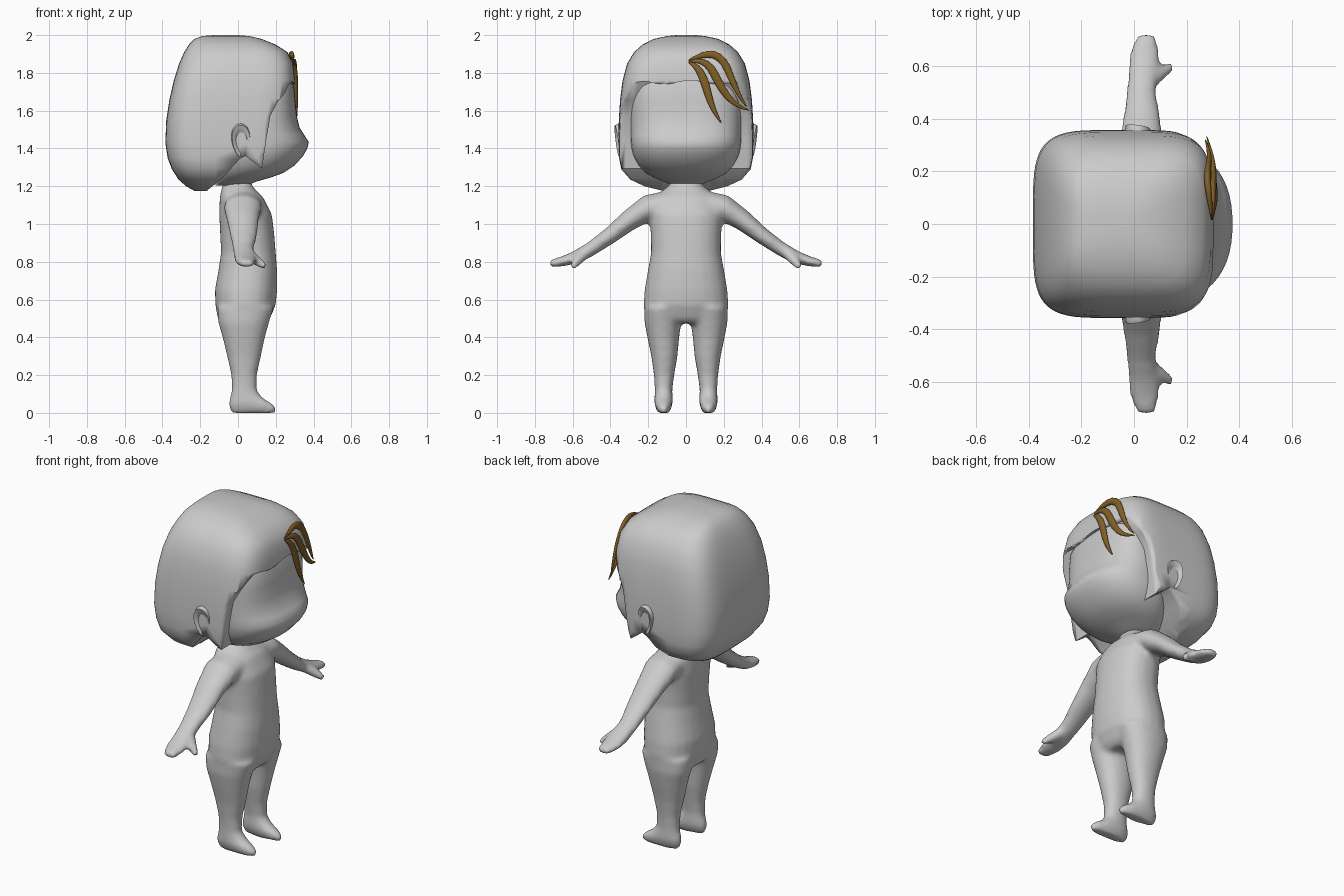
import bpy, bmesh, math
from mathutils import Vector

if "Cube" in bpy.data.objects:
    bpy.data.objects.remove(bpy.data.objects["Cube"])


def material(name, rgb):
    m = bpy.data.materials.new(name)
    m.diffuse_color = (*rgb, 1)
    m.use_nodes = True
    m.node_tree.nodes["Principled BSDF"].inputs["Base Color"].default_value = m.diffuse_color
    return m


GREY = material("plain grey", (0.6, 0.6, 0.6))
BROWN = material("brown", (0.22, 0.12, 0.02))


def loft(bm, rings, n=24):
    """Join superellipse rings (centre, u axis, v axis, power) into a closed tube."""
    loops = []
    for c, u, v, p in rings:
        loop = []
        for i in range(n):
            a = 2 * math.pi * (i + 0.5) / n
            cu, sv = math.cos(a), math.sin(a)
            loop.append(bm.verts.new(c + u * math.copysign(abs(cu) ** (2 / p), cu)
                                     + v * math.copysign(abs(sv) ** (2 / p), sv)))
        loops.append(loop)
    for a, b in zip(loops, loops[1:]):
        for i in range(n):
            bm.faces.new((a[i], a[(i + 1) % n], b[(i + 1) % n], b[i]))
    bm.faces.new(loops[0][::-1])
    bm.faces.new(loops[-1])


def level(z, x0, x1, y0, y1, p=2.2):
    """Horizontal ring from its extents."""
    return (Vector(((x0 + x1) / 2, (y0 + y1) / 2, z)),
            Vector(((x1 - x0) / 2, 0, 0)), Vector((0, (y1 - y0) / 2, 0)), p)


def path_rings(pts, side):
    """Rings across a path of (x, y, z, side radius, thickness radius)."""
    rings = []
    for i, q in enumerate(pts):
        t = Vector(pts[min(i + 1, len(pts) - 1)][:3]) - Vector(pts[max(i - 1, 0)][:3])
        u = (side - t * side.dot(t) / t.length_squared).normalized()
        rings.append((Vector(q[:3]), u * q[3], t.cross(u).normalized() * q[4], 2))
    return rings


def finish(bm, name, mat, angle=40):
    bmesh.ops.recalc_face_normals(bm, faces=bm.faces)
    me = bpy.data.meshes.new(name)
    bm.to_mesh(me)
    bm.free()
    ob = bpy.data.objects.new(name, me)
    bpy.context.collection.objects.link(ob)
    me.materials.append(mat)
    bpy.ops.object.select_all(action='DESELECT')
    ob.select_set(True)
    bpy.context.view_layer.objects.active = ob
    bpy.ops.object.shade_smooth_by_angle(angle=math.radians(angle))
    return ob


# Body: torso, legs, arms and thumbs blended into one skin
bm = bmesh.new()
loft(bm, [level(z, a, b, -h, h, 2.3) for z, a, b, h in [
    (1.28, -.08, .07, .075), (1.21, -.08, .07, .08), (1.185, -.088, .09, .115),
    (1.14, -.097, .135, .17), (1.05, -.10, .18, .195), (.95, -.095, .192, .187),
    (.85, -.09, .20, .185), (.75, -.105, .208, .203), (.65, -.123, .208, .22),
    (.57, -.12, .20, .225), (.50, -.108, .17, .215), (.475, -.09, .145, .18)]])
X = Vector((1, 0, 0))
for s in (1, -1):
    loft(bm, [level(z, a, b, *sorted((s * c, s * d))) for z, a, b, c, d in [
        (.56, -.11, .19, .02, .222), (.48, -.105, .165, .025, .22),
        (.4, -.082, .143, .036, .205), (.3, -.058, .122, .045, .184),
        (.2, -.036, .10, .062, .17), (.12, -.034, .10, .073, .165),
        (.08, -.042, .13, .07, .167), (.05, -.052, .18, .07, .168),
        (.025, -.047, .207, .078, .16), (0, -.035, .2, .09, .15)]])
    loft(bm, path_rings([(x, s * y, z, w, t) for x, y, z, w, t in [
        (.03, .08, 1.10, .10, .08), (.025, .2, 1.085, .10, .07),
        (.025, .3, 1.02, .085, .055), (.03, .4, .94, .072, .044),
        (.028, .5, .87, .056, .038), (.035, .58, .825, .058, .035),
        (.04, .65, .803, .057, .027), (.047, .70, .793, .043, .022),
        (.047, .722, .788, .03, .016)]], X))
    loft(bm, path_rings([(x, s * y, z, r, r) for x, y, z, r in [
        (.05, .53, .85, .03), (.10, .575, .805, .028), (.145, .60, .772, .018)]], X), 12)
body = finish(bm, "body", GREY)
rm = body.modifiers.new("blend", 'REMESH')
rm.mode, rm.voxel_size, rm.use_smooth_shade = 'VOXEL', .013, True
sm = body.modifiers.new("soften", 'SMOOTH')
sm.factor, sm.iterations = .5, 8

# Head with a protruding muzzle
bm = bmesh.new()
loft(bm, [level(z, -.12, x, -h, h, p) for z, x, h, p in [
    (1.205, .05, .07, 2), (1.225, .10, .12, 2), (1.245, .17, .17, 2.1), (1.27, .24, .215, 2.2),
    (1.31, .30, .253, 2.3), (1.36, .345, .278, 2.3), (1.40, .368, .288, 2.3),
    (1.435, .375, .292, 2.3), (1.47, .352, .294, 2.4), (1.51, .327, .295, 2.6),
    (1.57, .312, .296, 2.8), (1.65, .304, .296, 3), (1.73, .297, .292, 3),
    (1.80, .27, .27, 3)]], 48)
finish(bm, "head", GREY, 60)

# Hair: rounded box, later opened at the front
bm = bmesh.new()
loft(bm, [level(z, a, b, -h, h, p) for z, a, b, h, p in [
    (1.175, -.23, -.12, .12, 3), (1.20, -.275, .1, .22, 3.5), (1.235, -.315, .2, .295, 4),
    (1.29, -.35, .27, .343, 4.5), (1.35, -.373, .295, .355, 4.5), (1.43, -.385, .30, .358, 4.5),
    (1.55, -.38, .303, .356, 4.5), (1.66, -.363, .303, .349, 4.5), (1.76, -.34, .302, .336, 4.5),
    (1.85, -.312, .292, .312, 4.2), (1.91, -.285, .262, .275, 4), (1.95, -.26, .20, .23, 4),
    (1.98, -.23, .125, .17, 4), (1.995, -.19, .06, .10, 3.5), (2.0, -.13, .0, .05, 3)]], 64)
hair = finish(bm, "hair", GREY, 45)

# Face opening cutter with a wavy fringe line
bm = bmesh.new()
slices = []
for i in range(25):
    y = -.48 + .04 * i
    top = 1.75 - .6 * max(0, abs(y) - .22) ** 1.2 + .01 * math.sin(22 * y + 1)
    prof = [(.5, top), (.27, top), (.215, 1.655), (.172, 1.575), (.15, 1.45), (.127, 1.295),
            (.085, 1.325), (.04, 1.36), (.01, 1.345), (-.04, 1.29), (-.085, 1.24),
            (-.16, 1.18), (-.17, 1.1), (.5, 1.1)]
    slices.append([bm.verts.new((x, y, z)) for x, z in prof])
for a, b in zip(slices, slices[1:]):
    for i in range(len(a)):
        j = (i + 1) % len(a)
        bm.faces.new((a[i], a[j], b[j], b[i]))
bm.faces.new(slices[0])
bm.faces.new(slices[-1][::-1])
cutter = finish(bm, "face_opening_cutter", GREY)
cutter.hide_render = True
cutter.hide_set(True)
cut = hair.modifiers.new("face opening", 'BOOLEAN')
cut.operation, cut.object, cut.solver = 'DIFFERENCE', cutter, 'EXACT'

# Ears: leaf-shaped rim with a hollow middle
for s, side in ((1, "left"), (-1, "right")):
    bm = bmesh.new()
    loops = []
    for k, y in ((.9, .28), (1, .345), (.9, .366), (.62, .362), (.4, .345)):
        loops.append([bm.verts.new((.015 + k * .05 * math.cos(a) * (1 + .25 * math.sin(a)),
                                    s * (y + .012 * math.sin(a) * k - .15 * k * .05 * math.cos(a)),
                                    1.44 + k * .092 * math.sin(a)))
                      for a in (2 * math.pi * i / 20 for i in range(20))])
    for a, b in zip(loops, loops[1:]):
        for i in range(20):
            bm.faces.new((a[i], a[(i + 1) % 20], b[(i + 1) % 20], b[i]))
    bm.faces.new(loops[0])
    bm.faces.new(loops[-1])
    finish(bm, side + "_ear", GREY)

# Loose brown locks sweeping from the parting
LOCKS = [
    [(.295, .01, 1.865), (.29, .08, 1.895), (.28, .15, 1.905), (.278, .205, 1.86),
     (.288, .24, 1.77), (.285, .28, 1.68), (.27, .325, 1.615)],
    [(.297, .01, 1.86), (.30, .08, 1.87), (.30, .135, 1.83), (.302, .17, 1.75),
     (.302, .22, 1.67), (.295, .27, 1.625), (.275, .34, 1.60)],
    [(.297, .01, 1.86), (.302, .06, 1.835), (.305, .095, 1.77), (.307, .115, 1.69),
     (.309, .145, 1.60), (.309, .19, 1.53)]]
for k, pts in enumerate(LOCKS):
    bm = bmesh.new()
    n = len(pts) - 1
    rings = []
    for i, p in enumerate(pts):
        w = .003 + .021 * math.sin(math.pi * (i / n) ** .8)
        rings.append((*p, .6 * w, w))
    loft(bm, path_rings(rings, X), 10)
    ob = finish(bm, "lock_%d" % (k + 1), BROWN, 60)
    ob.modifiers.new("round", 'SUBSURF').levels = 1
